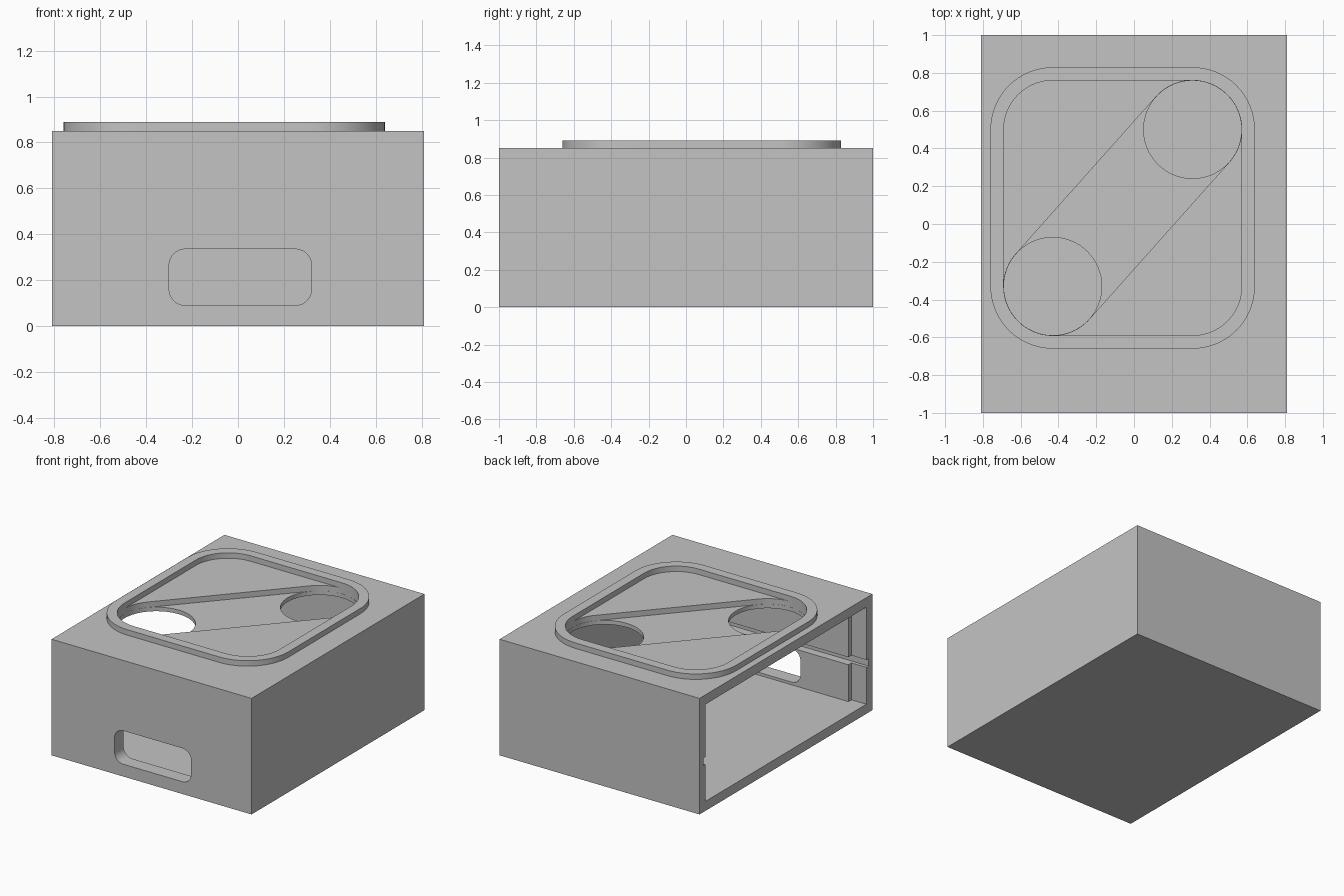
import bpy, bmesh, math
from mathutils import Matrix
from mathutils.geometry import convex_hull_2d

cube = bpy.data.objects.get("Cube")
if cube:
    bpy.data.objects.remove(cube, do_unlink=True)

grey = bpy.data.materials.new("plain_grey")
grey.use_nodes = True
grey.diffuse_color = (0.55, 0.55, 0.55, 1)
grey.node_tree.nodes["Principled BSDF"].inputs["Base Color"].default_value = (0.55, 0.55, 0.55, 1)


def prism(name, outline, low, high, matrix=None):
    """Flat outline in x and y, raised from low to high."""
    bm = bmesh.new()
    face = bm.faces.new([bm.verts.new((x, y, low)) for x, y in outline])
    raised = bmesh.ops.extrude_face_region(bm, geom=[face])["geom"]
    bmesh.ops.translate(bm, vec=(0, 0, high - low),
                        verts=[v for v in raised if isinstance(v, bmesh.types.BMVert)])
    bmesh.ops.recalc_face_normals(bm, faces=bm.faces)
    if matrix:
        bm.transform(matrix)
    mesh = bpy.data.meshes.new(name)
    bm.to_mesh(mesh)
    bm.free()
    mesh.materials.append(grey)
    obj = bpy.data.objects.new(name, mesh)
    bpy.context.collection.objects.link(obj)
    return obj


def rect(x0, x1, y0, y1):
    return [(x0, y0), (x1, y0), (x1, y1), (x0, y1)]


def hull(centres, radius, steps=64):
    """Outline wrapped around equal circles."""
    pts = [(cx + radius * math.cos(math.tau * i / steps),
            cy + radius * math.sin(math.tau * i / steps))
           for cx, cy in centres for i in range(steps)]
    return [pts[i] for i in convex_hull_2d(pts)]


def cut(obj, cutter):
    mod = obj.modifiers.new("cut", 'BOOLEAN')
    mod.operation = 'DIFFERENCE'
    mod.solver = 'EXACT'
    mod.object = cutter
    cutter.hide_render = True
    graph = bpy.context.evaluated_depsgraph_get()
    mesh = bpy.data.meshes.new_from_object(obj.evaluated_get(graph))
    obj.modifiers.clear()
    obj.data = mesh
    bpy.data.objects.remove(cutter, do_unlink=True)


def smooth(obj):
    bpy.ops.object.select_all(action='DESELECT')
    obj.select_set(True)
    bpy.context.view_layer.objects.active = obj
    bpy.ops.object.shade_smooth_by_angle(angle=math.radians(30))


TOP, WALL = 0.85, 0.07
HALF_X, HALF_Y = 0.81, 1.0
corners = rect(-0.43, 0.31, -0.33, 0.50)
holes = [corners[0], corners[2]]

# Case, open on one side, with a wider rebate at the mouth
case = prism("case", rect(-HALF_X, HALF_X, -HALF_Y, HALF_Y), 0, TOP)
half_plan = [(-0.9, -0.93), (-0.69, -0.93), (-0.69, -0.895), (0.74, -0.895)]
plan = half_plan + [(x, -y) for x, y in reversed(half_plan)]
cut(case, prism("cavity", plan, WALL, TOP - WALL))

# Board guide grooves in the front and back walls
cut(case, prism("groove", rect(-0.9, 0.74, -0.955, 0.955), 0.34, 0.395))

# Rounded slot in the front wall
slot = hull(rect(-0.23, 0.25, 0.16, 0.265), 0.07)
cut(case, prism("slot", slot, 0.8, 1.1, Matrix.Rotation(math.pi / 2, 4, 'X')))

# Diagonal recess in the top with a round hole at each end
cut(case, prism("recess", hull(holes, 0.26), 0.81, 0.95))
for centre in holes:
    cut(case, prism("hole", hull([centre], 0.259), 0.7, 0.9))
smooth(case)

# Raised rounded rim on the top
rim = prism("top_rim", hull(corners, 0.33), TOP, 0.89)
cut(rim, prism("rim_inside", hull(corners, 0.26), 0.8, 0.95))
smooth(rim)
